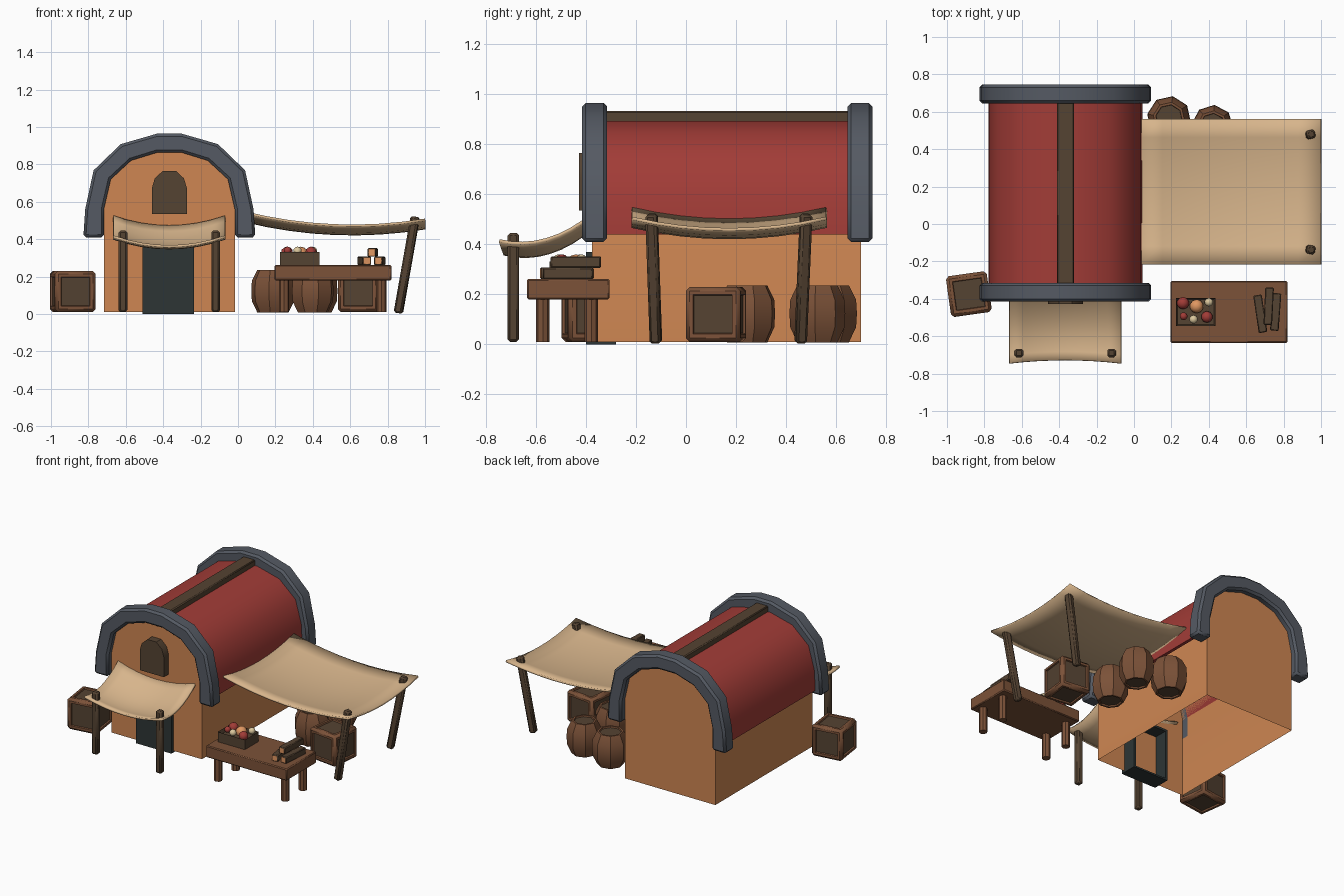
import bpy, bmesh, math
from mathutils import Matrix, Vector

if "Cube" in bpy.data.objects:
    bpy.data.objects.remove(bpy.data.objects["Cube"], do_unlink=True)


def material(name, r, g, b):
    m = bpy.data.materials.new(name)
    m.use_nodes = True
    m.diffuse_color = (r, g, b, 1)
    m.node_tree.nodes["Principled BSDF"].inputs["Base Color"].default_value = (r, g, b, 1)
    return m


CLAY = material("orange clay", 0.62, 0.24, 0.085)
RED = material("roof red", 0.36, 0.045, 0.038)
SLATE = material("slate grey", 0.09, 0.102, 0.125)
TEAL = material("dark teal", 0.026, 0.036, 0.036)
DARK = material("dark wood", 0.09, 0.056, 0.032)
WOOD = material("brown wood", 0.2, 0.084, 0.04)
CLOTH = material("tan cloth", 0.68, 0.46, 0.26)
CREAM = material("cream", 0.72, 0.58, 0.34)
AMBER = material("light orange", 0.75, 0.31, 0.12)

CX = -0.367  # centre line of the house


def finish(name, bm, mats, matrix=None, bevel=0, rule=None):
    """Bevel, colour, place and shade one part."""
    bmesh.ops.recalc_face_normals(bm, faces=bm.faces)
    if bevel:
        sharp = [e for e in bm.edges if e.is_manifold and e.calc_face_angle(0) > 0.8]
        bmesh.ops.bevel(bm, geom=sharp, offset=bevel, segments=1, affect='EDGES')
    if rule:
        for f in bm.faces:
            f.material_index = rule(f)
    if matrix:
        bm.transform(matrix)
    mesh = bpy.data.meshes.new(name)
    bm.to_mesh(mesh)
    bm.free()
    for m in mats:
        mesh.materials.append(m)
    mesh.shade_smooth()
    mesh.set_sharp_from_angle(angle=math.radians(38))
    ob = bpy.data.objects.new(name, mesh)
    bpy.context.collection.objects.link(ob)
    return ob


def box(name, lo, hi, mat, bevel=0):
    lo, hi = Vector(lo), Vector(hi)
    bm = bmesh.new()
    bmesh.ops.create_cube(bm, size=1)
    bmesh.ops.scale(bm, vec=hi - lo, verts=bm.verts)
    bmesh.ops.translate(bm, vec=(lo + hi) / 2, verts=bm.verts)
    return finish(name, bm, [mat], bevel=bevel)


def beam(name, a, b, width, mats, bevel=0.01, rule=None):
    """Square timber between two points."""
    a, b = Vector(a), Vector(b)
    bm = bmesh.new()
    bmesh.ops.create_cube(bm, size=1)
    bmesh.ops.scale(bm, vec=(width, width, (b - a).length), verts=bm.verts)
    turn = (b - a).to_track_quat('Z', 'Y').to_matrix().to_4x4()
    return finish(name, bm, mats, Matrix.Translation((a + b) / 2) @ turn, bevel, rule)


def prism(name, outline, y0, y1, mat, bevel=0, open_bottom=False):
    """Outline of (x offset, z) pushed along y."""
    bm = bmesh.new()
    face = bm.faces.new([bm.verts.new((CX + x, y0, z)) for x, z in outline])
    out = bmesh.ops.extrude_face_region(bm, geom=[face])["geom"]
    moved = [v for v in out if isinstance(v, bmesh.types.BMVert)]
    bmesh.ops.translate(bm, vec=(0, y1 - y0, 0), verts=moved)
    bmesh.ops.recalc_face_normals(bm, faces=bm.faces)
    if open_bottom:
        low = [f for f in bm.faces if f.normal.z < -0.9]
        bmesh.ops.delete(bm, geom=low, context='FACES')
    return finish(name, bm, [mat], bevel=bevel)


def arch(half):
    return half + [(-x, z) for x, z in reversed(half)]


# House body, roof shell and end arches
inner = [(-0.35, 0.56), (-0.313, 0.72), (-0.205, 0.82), (-0.066, 0.863)]
prism("walls", arch([(-0.35, 0.01)] + inner), -0.375, 0.70, CLAY, open_bottom=True)

roof_out = arch([(-0.412, 0.44), (-0.405, 0.58), (-0.36, 0.74), (-0.235, 0.85), (-0.066, 0.893)])
roof_in = arch([(-0.39, 0.44)] + inner)
prism("roof", roof_out + roof_in[::-1], -0.33, 0.66, RED)

trim_out = arch([(-0.46, 0.41), (-0.45, 0.56), (-0.405, 0.768), (-0.26, 0.908), (-0.066, 0.964)])
trim_in = arch([(-0.35, 0.41)] + inner)
for name, y in (("front_arch_trim", -0.415), ("back_arch_trim", 0.645)):
    prism(name, trim_out + trim_in[::-1], y, y + 0.1, SLATE, bevel=0.014)
box("roof_ridge_beam", (CX - 0.046, -0.33, 0.87), (CX + 0.046, 0.66, 0.932), DARK, 0.006)

# Gable window shutter and door
prism("window_shutter", arch([(-0.093, 0.535), (-0.093, 0.675), (-0.078, 0.725), (-0.035, 0.765)]),
      -0.428, -0.37, DARK)
box("door", (-0.51, -0.4, 0), (-0.235, -0.378, 0.37), TEAL)
for side, x in (("left", -0.25), ("right", -0.51)):
    box(side + "_door_jamb", (x, -0.39, 0), (x + 0.015, -0.28, 0.37), TEAL)
box("door_lintel", (-0.51, -0.39, 0.355), (-0.235, -0.28, 0.37), TEAL)
box("door_sill", (-0.51, -0.39, 0), (-0.235, -0.28, 0.012), TEAL)


def awning(name, x0, x1, y0, y1, height, sag_x, sag_y, pull=0):
    """Sagging cloth; height gives the corner line for fractions u, v."""
    n = 8
    bm = bmesh.new()
    bmesh.ops.create_grid(bm, x_segments=n, y_segments=n, size=0.5)
    for v in bm.verts:
        u, w = v.co.x + 0.5, v.co.y + 0.5
        bow_x, bow_y = 4 * u * (1 - u), 4 * w * (1 - w)
        v.co = (x0 + (x1 - x0) * u,
                y0 + (y1 - y0) * w + pull * bow_x * (1 - w),
                height(u, w) - sag_x * bow_x - sag_y * bow_y)
    ob = finish(name, bm, [CLOTH])
    mod = ob.modifiers.new("thickness", 'SOLIDIFY')
    mod.thickness = 0.013
    mod.offset = -1
    return ob


awning("front_awning", -0.665, -0.07, -0.745, -0.37, lambda u, w: 0.42 + 0.11 * w, 0.052, 0.05, 0.018)
awning("side_awning", 0.03, 1.0, -0.215, 0.56, lambda u, w: 0.55 - 0.04 * u, 0.05, 0.045)

# Awning posts
for side, x in (("left", -0.12), ("right", -0.615)):
    beam(side + "_door_post", (x, -0.69, 0.01), (x, -0.69, 0.445), 0.046, [DARK])
for side, y0, y1 in (("front", -0.12, -0.138), ("back", 0.458, 0.48)):
    beam(side + "_side_post", (0.857, y0, 0.005), (0.948, y1, 0.52), 0.046, [DARK])

# Market table
box("table_top", (0.195, -0.635, 0.18), (0.82, -0.305, 0.262), WOOD, 0.006)
for x in (0.247, 0.767):
    for y in (-0.572, -0.378):
        bm = bmesh.new()
        bmesh.ops.create_cone(bm, cap_ends=True, segments=8, radius1=0.027, radius2=0.027, depth=0.18)
        finish("table_leg", bm, [WOOD], Matrix.Translation((x, y, 0.1)))

# Produce tray: open box made by a sunken top
bm = bmesh.new()
bmesh.ops.create_cube(bm, size=1)
bmesh.ops.scale(bm, vec=(0.21, 0.15, 0.07), verts=bm.verts)
top = max(bm.faces, key=lambda f: f.calc_center_median().z)
bmesh.ops.inset_individual(bm, faces=[top], thickness=0.012)
bmesh.ops.translate(bm, vec=(0, 0, -0.025), verts=top.verts)
finish("produce_tray", bm, [DARK], Matrix.Translation((0.33, -0.47, 0.296)))

produce = [(0.262, -0.423, 0.033, RED), (0.335, -0.44, 0.037, AMBER), (0.4, -0.418, 0.023, CREAM),
           (0.265, -0.493, 0.021, RED), (0.318, -0.51, 0.023, CREAM), (0.39, -0.497, 0.031, RED)]
for x, y, r, mat in produce:
    bm = bmesh.new()
    bmesh.ops.create_icosphere(bm, subdivisions=2, radius=r)
    finish("produce", bm, [mat], Matrix.Translation((x, y, 0.36 - r)))

# Firewood with pale cut ends
for x0, x1, y, z in ((0.69, 0.66, -0.58, 0.284), (0.75, 0.765, -0.57, 0.284), (0.715, 0.725, -0.54, 0.329)):
    beam("firewood_log", (x0, y, z), (x1, y + 0.2, z), 0.046, [DARK, AMBER], 0.005,
         lambda f: int(abs(f.normal.z) > 0.9))


def crate(name, x, y, angle):
    """Beveled cube with a sunken dark panel on each face."""
    size = 0.22
    bm = bmesh.new()
    bmesh.ops.create_cube(bm, size=size)
    bmesh.ops.bevel(bm, geom=bm.edges[:], offset=0.016, segments=1, affect='EDGES')
    sides = [f for f in bm.faces if max(abs(c) for c in f.normal) > 0.99]
    bmesh.ops.inset_individual(bm, faces=sides, thickness=0.022)
    bmesh.ops.inset_individual(bm, faces=sides, thickness=0.004, depth=-0.01)
    panels = set(sides)
    place = Matrix.Translation((x, y, 0.01 + size / 2)) @ Matrix.Rotation(math.radians(angle), 4, 'Z')
    finish(name, bm, [WOOD, DARK], place, rule=lambda f: int(f in panels))


crate("corner_crate", -0.883, -0.375, 8)
crate("shade_crate", 0.655, 0.12, -7)


def barrel(name, x, y, radius, angle):
    """Eight-sided bulging barrel with sunken dark ends."""
    rings = [(0, 0.72), (0.06, 0.97), (0.115, 1), (0.17, 0.97), (0.228, 0.72)]
    bm = bmesh.new()
    loops = [[bm.verts.new((radius * k * math.cos(i * math.pi / 4), radius * k * math.sin(i * math.pi / 4), z))
              for i in range(8)] for z, k in rings]
    for a, b in zip(loops, loops[1:]):
        for i in range(8):
            j = (i + 1) % 8
            bm.faces.new((a[i], a[j], b[j], b[i]))
    ends = [bm.faces.new(loops[0][::-1]), bm.faces.new(loops[-1])]
    bmesh.ops.recalc_face_normals(bm, faces=bm.faces)
    bmesh.ops.inset_individual(bm, faces=ends, thickness=0.013)
    bmesh.ops.inset_individual(bm, faces=ends, thickness=0.002, depth=-0.01)
    place = Matrix.Translation((x, y, 0.008)) @ Matrix.Rotation(math.radians(angle), 4, 'Z')
    finish(name, bm, [WOOD, DARK], place, rule=lambda f: int(f in ends))


barrel("back_barrel", 0.187, 0.567, 0.118, 80)
barrel("middle_barrel", 0.42, 0.525, 0.112, 85)
barrel("front_barrel", 0.4, 0.245, 0.115, 15)
